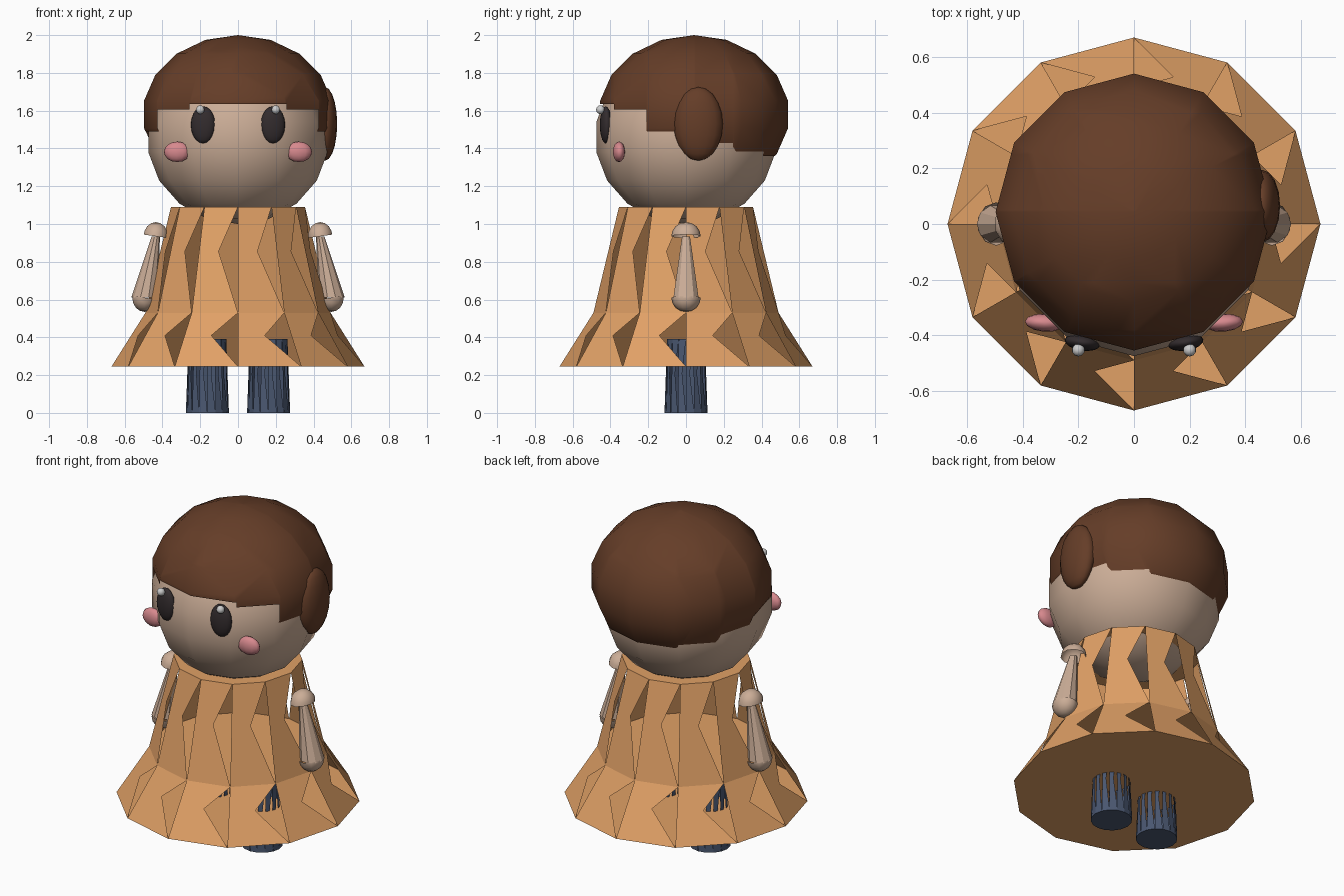
import bpy, bmesh
from math import sin, cos, tau, radians
from mathutils import Matrix, Vector

if "Cube" in bpy.data.objects:
    bpy.data.objects.remove(bpy.data.objects["Cube"])


def material(name, rgb):
    m = bpy.data.materials.new(name)
    m.diffuse_color = (*rgb, 1)
    m.use_nodes = True
    m.node_tree.nodes["Principled BSDF"].inputs["Base Color"].default_value = m.diffuse_color
    return m


SKIN = material("skin", (0.60, 0.42, 0.31))
HAIR = material("hair_brown", (0.13, 0.047, 0.021))
CLOTH = material("tan_cloth", (0.75, 0.355, 0.133))
BLUE = material("slate_blue", (0.068, 0.095, 0.163))
DARK = material("eye_dark", (0.033, 0.025, 0.027))
PINK = material("cheek_pink", (0.68, 0.25, 0.27))


def finish(bm, name, mat=None, smooth=False):
    me = bpy.data.meshes.new(name)
    bm.to_mesh(me)
    bm.free()
    for p in me.polygons:
        p.use_smooth = smooth
    if mat:
        me.materials.append(mat)
    ob = bpy.data.objects.new(name, me)
    bpy.context.collection.objects.link(ob)
    return ob


def sphere(bm, loc, radii, segs=16, rings=10, turn=0):
    mat = (Matrix.Translation(loc) @ Matrix.Rotation(turn, 4, 'Z')
           @ Matrix.Diagonal((*radii, 1)))
    bmesh.ops.create_uvsphere(bm, u_segments=segs, v_segments=rings, radius=1, matrix=mat)


def ball(name, loc, radii, mat=None, segs=16, rings=10, turn=0):
    bm = bmesh.new()
    sphere(bm, loc, radii, segs, rings, turn)
    return finish(bm, name, mat, True)


def frustum(bm, low, high, r0, r1, n, pleated=True):
    """Faceted frustum. A pleated one is capped, and each wall panel is two
    overlapping triangles that leave a gap along one side."""
    def ring(c, r):
        return [bm.verts.new((c[0] + r * cos(tau * i / n), c[1] + r * sin(tau * i / n), c[2]))
                for i in range(n)]
    a, b = ring(low, r0), ring(high, r1)
    for i in range(n):
        j = (i + 1) % n
        if pleated:
            bm.faces.new((a[i], a[j], b[i]))
            bm.faces.new((a[i], b[j], b[i]))
        else:
            bm.faces.new((a[i], a[j], b[j], b[i]))
    if pleated:
        bm.faces.new(a[::-1])
        bm.faces.new(b)


def cut(bm, co, no):
    """Remove everything on the positive side of the plane."""
    bmesh.ops.bisect_plane(bm, geom=bm.verts[:] + bm.edges[:] + bm.faces[:], dist=1e-6,
                           plane_co=co, plane_no=no, clear_outer=True)


# head
ball("head", (0, 0, 1.46), (0.482, 0.482, 0.46), SKIN, 12, 9)

# hair cap: slices of a sphere, each with its own lower edge
hair = bmesh.new()
steps = [(-0.50, -0.38, 1.635), (-0.38, -0.21, 1.605), (-0.21, 0.05, 1.49),
         (0.05, 0.25, 1.43), (0.25, 0.40, 1.38), (0.40, 0.60, 1.36)]
for y0, y1, z in steps:
    part = bmesh.new()
    sphere(part, (0, 0.043, 1.58), (0.505, 0.505, 0.42), 12, 9)
    cut(part, (0, y0, 0), (0, -1, 0))
    cut(part, (0, y1, 0), (0, 1, 0))
    cut(part, (0, 0, z), (0, 0, -1))
    tmp = bpy.data.meshes.new("slice")
    part.to_mesh(tmp)
    part.free()
    hair.from_mesh(tmp)
    bpy.data.meshes.remove(tmp)
bmesh.ops.remove_doubles(hair, verts=hair.verts[:], dist=1e-4)
finish(hair, "hair", HAIR, True)

# side tuft, on one side only
ball("hair_tuft", (0.46, 0.065, 1.53), (0.065, 0.13, 0.195), HAIR)

# dress
bm = bmesh.new()
frustum(bm, (0, 0, 0.245), (0, 0, 0.53), 0.67, 0.49, 12)
finish(bm, "skirt", CLOTH)
bm = bmesh.new()
frustum(bm, (0, 0, 0.53), (0, 0, 1.09), 0.49, 0.355, 12)
finish(bm, "bodice", CLOTH)

for s, side in ((-1, "left"), (1, "right")):
    # face details
    ball("eye_" + side, (s * 0.185, -0.425, 1.525), (0.065, 0.03, 0.098), DARK, turn=s * 0.15)
    ball("eye_highlight_" + side, (s * 0.2, -0.453, 1.605), (0.023,) * 3, None, 10, 8)
    ball("cheek_" + side, (s * 0.322, -0.355, 1.382), (0.07, 0.032, 0.054), PINK, 12, 8, s * 0.08)

    # leg
    bm = bmesh.new()
    frustum(bm, (s * 0.162, 0, 0), (s * 0.162, 0, 0.39), 0.114, 0.1, 16)
    finish(bm, "leg_" + side, BLUE)

    # arm: narrow sleeve between a shoulder dome and a hand dome
    shoulder, hand = Vector((s * 0.435, 0, 0.935)), Vector((s * 0.495, 0, 0.61))
    bm = bmesh.new()
    frustum(bm, hand, shoulder, 0.07, 0.022, 10, pleated=False)
    finish(bm, "arm_" + side, SKIN)
    for name, c, up in (("shoulder_", shoulder, 1), ("hand_", hand, -1)):
        bm = bmesh.new()
        sphere(bm, c, (0.068, 0.078, 0.075), 10, 8)
        cut(bm, c, (s * up * radians(8), 0, -up))
        finish(bm, name + side, SKIN, True)
